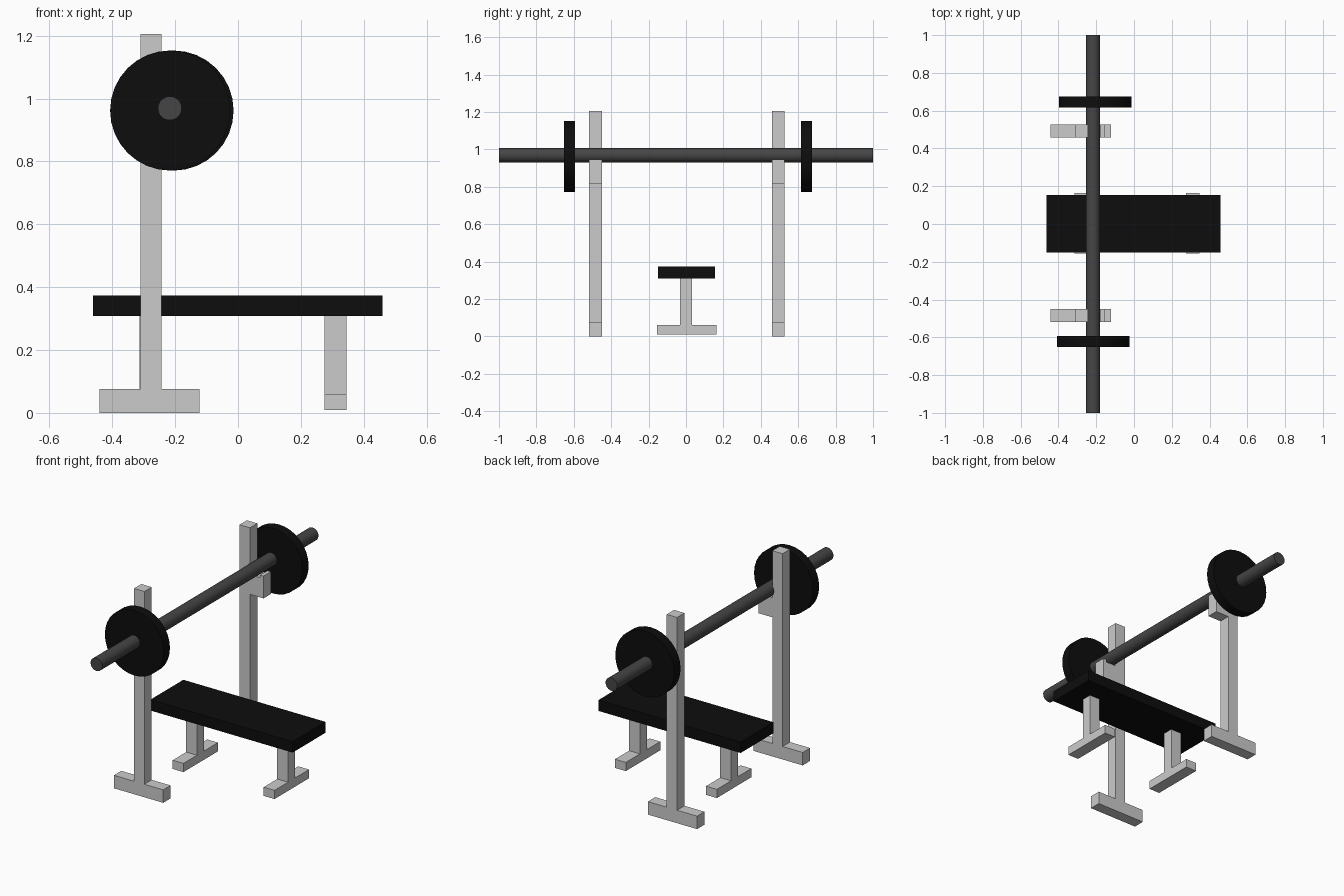
import bpy, bmesh, math
from mathutils import Vector

if "Cube" in bpy.data.objects:
    bpy.data.objects.remove(bpy.data.objects["Cube"])


def material(name, value):
    m = bpy.data.materials.new(name)
    m.diffuse_color = (value, value, value, 1)
    m.use_nodes = True
    m.node_tree.nodes["Principled BSDF"].inputs["Base Color"].default_value = m.diffuse_color
    return m


BLACK = material("black", 0.004)
STEEL = material("dark_steel", 0.06)


def prism(name, outline, start, depth, mat=None):
    """Extrude a closed outline of 3D points along the depth vector."""
    bm = bmesh.new()
    face = bm.faces.new([bm.verts.new(Vector(p) + Vector(start)) for p in outline])
    ext = bmesh.ops.extrude_face_region(bm, geom=[face])
    moved = [g for g in ext["geom"] if isinstance(g, bmesh.types.BMVert)]
    bmesh.ops.translate(bm, verts=moved, vec=depth)
    bmesh.ops.recalc_face_normals(bm, faces=bm.faces)
    mesh = bpy.data.meshes.new(name)
    bm.to_mesh(mesh)
    bm.free()
    obj = bpy.data.objects.new(name, mesh)
    bpy.context.collection.objects.link(obj)
    if mat:
        mesh.materials.append(mat)
    return obj


def rod(name, x, y0, y1, z, radius, sides, mat):
    """Cylinder lying along y."""
    bpy.ops.mesh.primitive_cylinder_add(
        vertices=sides, radius=radius, depth=y1 - y0,
        location=(x, (y0 + y1) / 2, z), rotation=(math.pi / 2, 0, 0))
    obj = bpy.context.object
    obj.name = name
    obj.data.materials.append(mat)
    bpy.ops.object.shade_smooth_by_angle(angle=math.radians(30))
    return obj


# Rack uprights: foot, post and bar hook as one profile
post = [(-0.441, 0), (-0.122, 0), (-0.122, 0.076), (-0.244, 0.076),
        (-0.244, 0.815), (-0.156, 0.815), (-0.156, 0.946), (-0.178, 0.946),
        (-0.178, 0.93), (-0.244, 0.93), (-0.244, 1.205), (-0.311, 1.205),
        (-0.311, 0.076), (-0.441, 0.076)]
for side, y in (("front", -0.518), ("back", 0.459)):
    prism(side + "_upright", [(x, 0, z) for x, z in post], (0, y, 0), (0, 0.068, 0))

# Bench legs: inverted T profile
leg = [(-0.156, 0.009), (0.163, 0.009), (0.163, 0.06), (0.032, 0.06),
       (0.032, 0.31), (-0.031, 0.31), (-0.031, 0.06), (-0.156, 0.06)]
for side, x in (("head", -0.314), ("foot", 0.276)):
    prism(side + "_bench_leg", [(0, y, z) for y, z in leg], (x, 0, 0), (0.07, 0, 0))

# Padded bench board
board = [(-0.462, -0.15, 0), (0.459, -0.15, 0), (0.459, 0.154, 0), (-0.462, 0.154, 0)]
prism("bench_pad", board, (0, 0, 0.309), (0, 0, 0.064), BLACK)

# Barbell and weight plates
rod("bar", -0.217, -1, 1, 0.969, 0.038, 32, STEEL)
rod("front_plate", -0.216, -0.651, -0.594, 0.962, 0.191, 32, BLACK)
rod("back_plate", -0.205, 0.616, 0.674, 0.962, 0.191, 32, BLACK)
